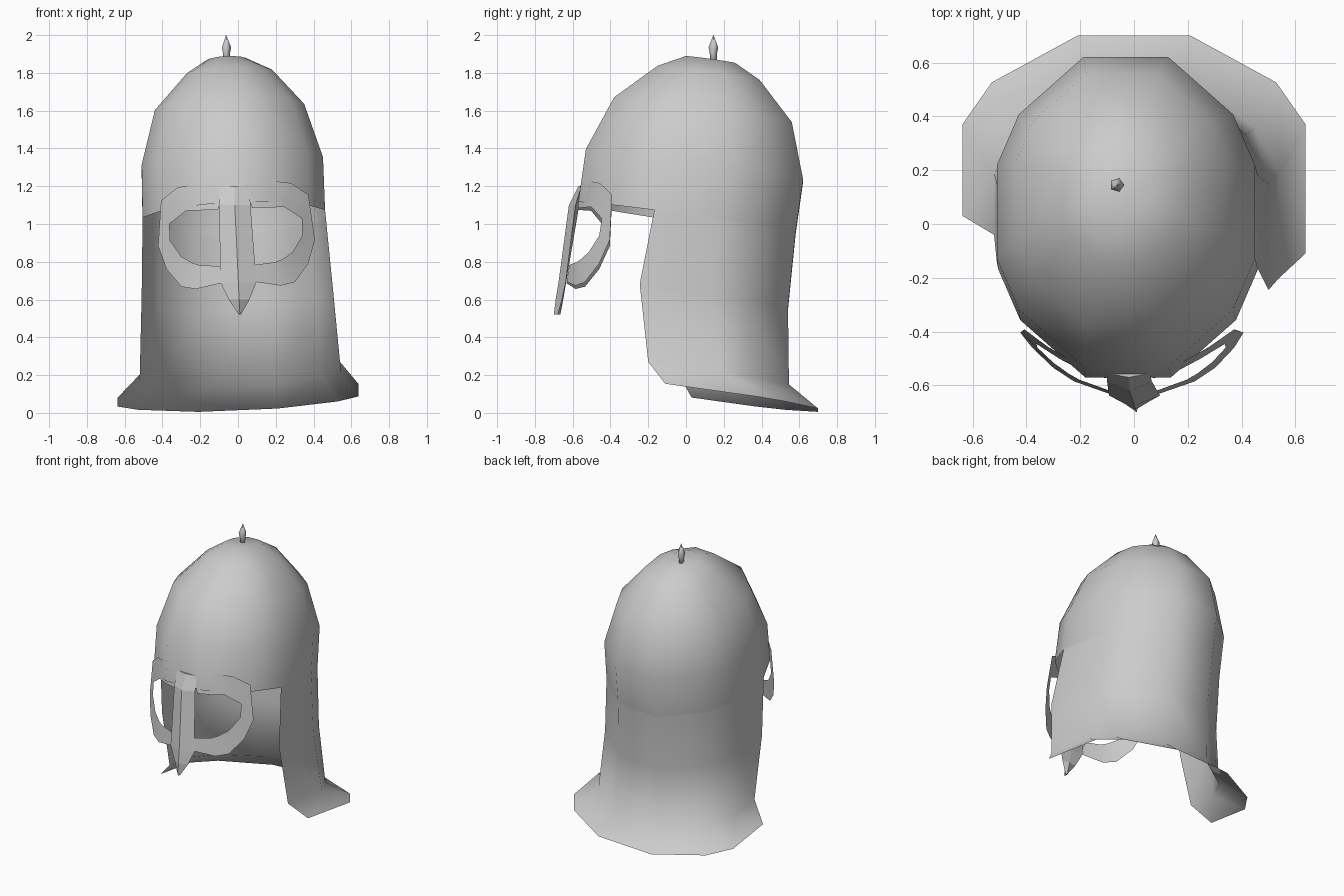
import bpy
import math

if "Cube" in bpy.data.objects:
    bpy.data.objects.remove(bpy.data.objects["Cube"])

TILT_Y, TILT_X = -0.14, 0.042    # the helmet leans back and rolls slightly


def make(name, verts, faces, smooth):
    me = bpy.data.meshes.new(name)
    me.from_pydata(verts, [], faces)
    for p in me.polygons:
        p.use_smooth = smooth
    me.update()
    ob = bpy.data.objects.new(name, me)
    bpy.context.collection.objects.link(ob)
    return ob


def loft(name, rings, closed=True, cap_top=False, cap_bottom=False, smooth=True):
    """Skin rings listed top to bottom, each counter-clockwise from above."""
    n = len(rings[0])
    verts = [p for r in rings for p in r]
    faces = []
    for k in range(len(rings) - 1):
        a, b = k * n, (k + 1) * n
        for i in range(n if closed else n - 1):
            j = (i + 1) % n
            faces.append((a + i, b + i, b + j, a + j))
    if cap_top:
        faces.append(tuple(range(n)))
    if cap_bottom:
        faces.append(tuple(reversed(range(len(verts) - n, len(verts)))))
    return make(name, verts, faces, smooth)


# 12-sided helmet cross-section
half = [(0.33, -1), (0.83, -0.63), (1, -0.3), (1, 0.3), (0.83, 0.63), (0.33, 1)]
section = half + [(-x, y) for x, y in reversed(half)]


def ring(cx, cy, cz, hx, hy):
    return [(cx + hx * u, cy + hy * v, cz + TILT_Y * hy * v + TILT_X * hx * u)
            for u, v in section]


# dome
rim = ring(-0.022, 0.005, 1.03, 0.483, 0.575)
loft("dome", [
    ring(-0.06, 0.13, 1.87, 0.10, 0.13),
    ring(-0.045, 0.12, 1.797, 0.225, 0.27),
    ring(-0.045, 0.09, 1.60, 0.395, 0.47),
    ring(-0.03, 0.045, 1.31, 0.48, 0.575),
    rim], cap_top=True)


# neck guard around sides and back; its front edges are slightly uneven
def skirt_ring(params, y_right, y_left):
    cx, cy, cz, hx, hy = params
    r = ring(*params)[2:10]
    for i, y in ((0, y_right), (-1, y_left)):
        x = r[i][0]
        r[i] = (x, y, cz + TILT_Y * (y - cy) + TILT_X * (x - cx))
    return r


loft("neck_guard", [
    rim[2:10],
    skirt_ring((-0.005, -0.02, 0.63, 0.505, 0.56), -0.245, -0.14),
    skirt_ring((0.01, 0.035, 0.215, 0.53, 0.51), -0.20, -0.04),
    skirt_ring((0.0, 0.23, 0.08, 0.637, 0.47), -0.11, 0.03)], closed=False)

# eye guards: curved open bands either side of the nose
outer = [(0.06, 1.20), (0.2, 1.22), (0.3, 1.205), (0.39, 1.14), (0.415, 0.9),
         (0.375, 0.775), (0.3, 0.68), (0.225, 0.665), (0.09, 0.69)]
inner = [(0.09, 1.08), (0.18, 1.08), (0.26, 1.08), (0.35, 1.015), (0.35, 0.925),
         (0.295, 0.84), (0.24, 0.805), (0.2, 0.79), (0.09, 0.78)]
for side, name in ((1, "eye_guard_right"), (-1, "eye_guard_left")):
    verts = [(side * u - 0.04 * (z - 0.7),
              -0.61 + 0.15 * (z - 0.9) + 1.2 * u * u,
              z + 0.04 * side * u) for u, z in outer + inner]
    n = len(outer)
    faces = [(i, i + 1, n + i + 1, n + i) for i in range(n - 1)]
    if side == 1:
        faces = [f[::-1] for f in faces]
    make(name, verts, faces, True)

# ridged nose guard: height, half width, centre x, ridge y, edge y, back y
nose = [(1.20, 0.080, -0.02, -0.57, -0.555, -0.545),
        (1.10, 0.083, -0.017, -0.62, -0.585, -0.565),
        (0.69, 0.095, 0.002, -0.675, -0.637, -0.635),
        (0.60, 0.055, 0.006, -0.69, -0.657, -0.65),
        (0.52, 0.005, 0.01, -0.70, -0.68, -0.665)]
loft("nose_guard",
     [[(cx - w, e, z), (cx, r, z), (cx + w, e, z), (cx, b, z)]
      for z, w, cx, r, e, b in nose],
     cap_top=True, cap_bottom=True, smooth=False)

# five-sided top spike
loft("top_spike",
     [[(-0.063 + r * math.cos(a), 0.145 + r * math.sin(a), z)
       for a in (math.tau * k / 5 for k in range(5))]
      for z, r in ((2.0, 0.001), (1.935, 0.027), (1.90, 0.02), (1.85, 0.018))],
     cap_top=True, cap_bottom=True, smooth=True)
